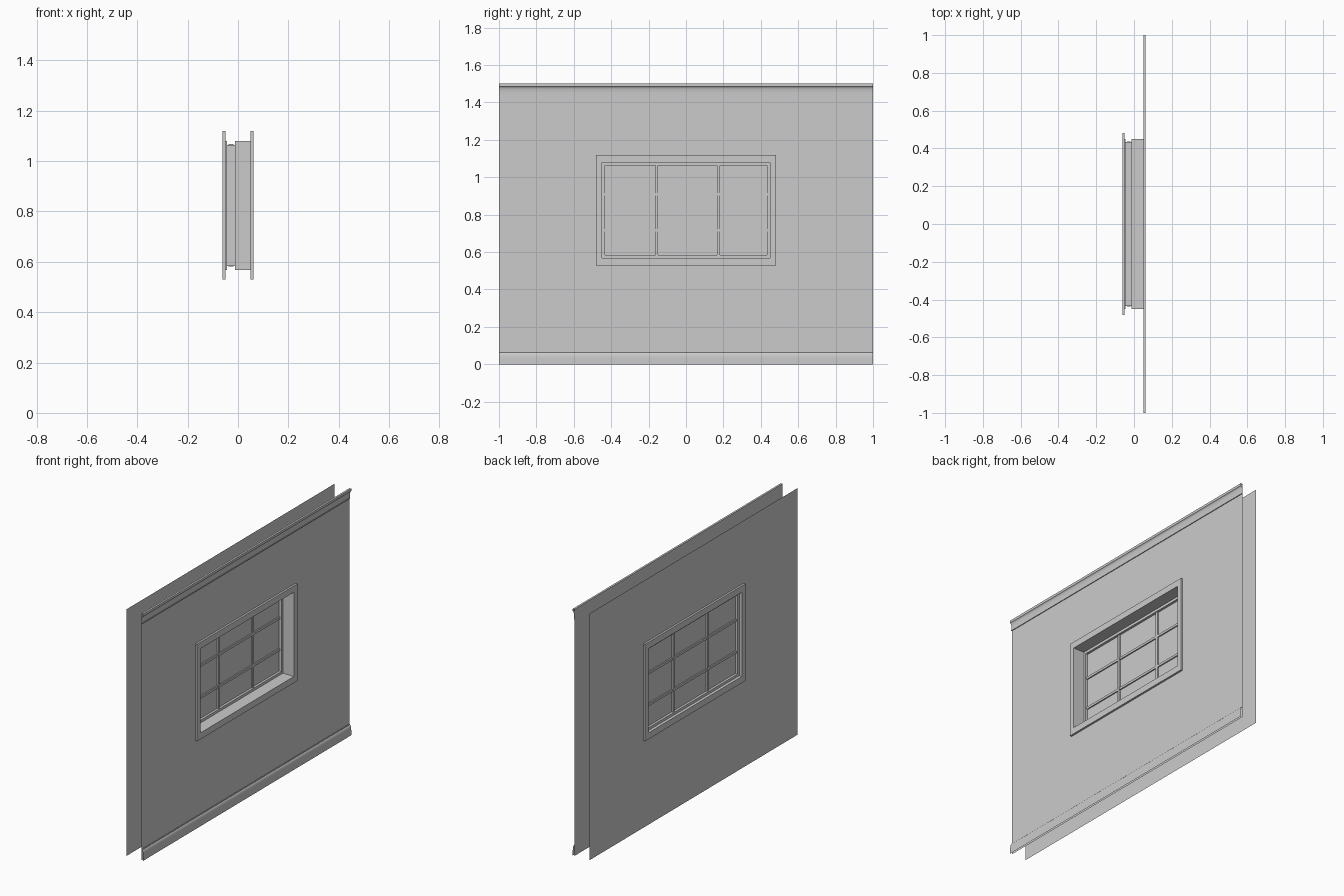
import bpy
import math

cube = bpy.data.objects.get("Cube")
if cube:
    bpy.data.objects.remove(cube, do_unlink=True)

plaster = bpy.data.materials.new("plaster_grey")
plaster.use_nodes = True
GREY = (0.6, 0.6, 0.6, 1)
plaster.diffuse_color = GREY
plaster.node_tree.nodes["Principled BSDF"].inputs["Base Color"].default_value = GREY

WALL, TRIM = 0.05, 0.062          # half thickness of wall, and of wall plus trim
LENGTH, HEIGHT = 2.0, 1.5
MID_Z = 0.824                     # height of the window centre
CASING, OPENING, SASH = (0.481, 0.295), (0.449, 0.256), (0.433, 0.24)
GLASS_X = -0.028


def make(name, verts, faces, smooth=False):
    mesh = bpy.data.meshes.new(name)
    mesh.from_pydata(verts, [], faces)
    mesh.materials.append(plaster)
    obj = bpy.data.objects.new(name, mesh)
    bpy.context.collection.objects.link(obj)
    if smooth:
        bpy.ops.object.select_all(action='DESELECT')
        obj.select_set(True)
        bpy.context.view_layer.objects.active = obj
        bpy.ops.object.shade_smooth_by_angle(angle=math.radians(35))
    return obj


def ring(x, half, mid=MID_Z):
    """Rectangle in the wall plane, anticlockwise seen from +x."""
    w, h = half
    return [(x, -w, mid - h), (x, w, mid - h), (x, w, mid + h), (x, -w, mid + h)]


def loft(name, rings):
    """Join successive rectangles into an open frame."""
    faces = []
    for r in range(len(rings) - 1):
        for i in range(4):
            a, b = r * 4 + i, r * 4 + (i + 1) % 4
            faces.append((a, b, b + 4, a + 4))
    return make(name, sum(rings, []), faces)


def moulding(name, profile):
    """Sweep an x-z profile (listed top to bottom) along the wall, ends open."""
    n = len(profile)
    verts = [(x, s * LENGTH / 2, z) for s in (-1, 1) for x, z in profile]
    faces = [(i, i + 1, n + i + 1, n + i) for i in range(n - 1)]
    return make(name, verts, faces, smooth=True)


def box(name, centre, size):
    x, y, z = centre
    bpy.ops.mesh.primitive_cube_add(size=1, location=centre)
    obj = bpy.context.object
    obj.name = name
    obj.scale = size
    obj.data.materials.append(plaster)
    return obj


# Wall skins, each with a window opening
outline = (LENGTH / 2, HEIGHT / 2)
loft("inner_wall", [ring(WALL, outline, HEIGHT / 2), ring(WALL, OPENING)])
loft("outer_wall", [ring(-WALL, OPENING), ring(-WALL, outline, HEIGHT / 2)])

# Window casings, reveal and sash
loft("inner_casing", [ring(WALL, CASING), ring(TRIM, CASING),
                      ring(TRIM, OPENING), ring(WALL, OPENING)])
loft("window_reveal", [ring(WALL, OPENING), ring(-0.012, OPENING)])
loft("window_sash", [ring(-0.012, OPENING), ring(-0.012, SASH),
                     ring(-0.044, SASH), ring(-0.044, OPENING)])
loft("outer_casing", [ring(-0.044, OPENING), ring(-TRIM, OPENING),
                      ring(-TRIM, CASING), ring(-WALL, CASING)])

# Glass and glazing bars
box("window_glass", (GLASS_X, 0, MID_Z), (0.003, 2 * SASH[0], 2 * SASH[1]))
for i, y in enumerate((-0.157, 0.174)):
    box(f"upright_bar_{i + 1}", (GLASS_X, y, MID_Z), (0.02, 0.014, 2 * SASH[1] + 0.006))
for i, z in enumerate((0.716, 0.909)):
    box(f"cross_bar_{i + 1}", (GLASS_X, 0, z), (0.018, 2 * SASH[0] + 0.006, 0.014))

# Crown moulding: flat band, concave sweep, small bottom lip
cove = [(TRIM - 0.002 - 0.008 * math.sin(t * math.pi / 12),
         1.443 + 0.04 * math.cos(t * math.pi / 12)) for t in range(7)]
moulding("crown_moulding", [(WALL, HEIGHT), (TRIM, HEIGHT), (TRIM, 1.485)] + cove
         + [(0.055, 1.443), (0.055, 1.437), (WALL, 1.437)])

# Skirting board with rounded top
nose = [(0.053 + 0.009 * math.sin(t * math.pi / 12),
         0.03 + 0.032 * math.cos(t * math.pi / 12)) for t in range(7)]
moulding("skirting_board", [(WALL, 0.067), (0.053, 0.067)] + nose + [(TRIM, 0)])
